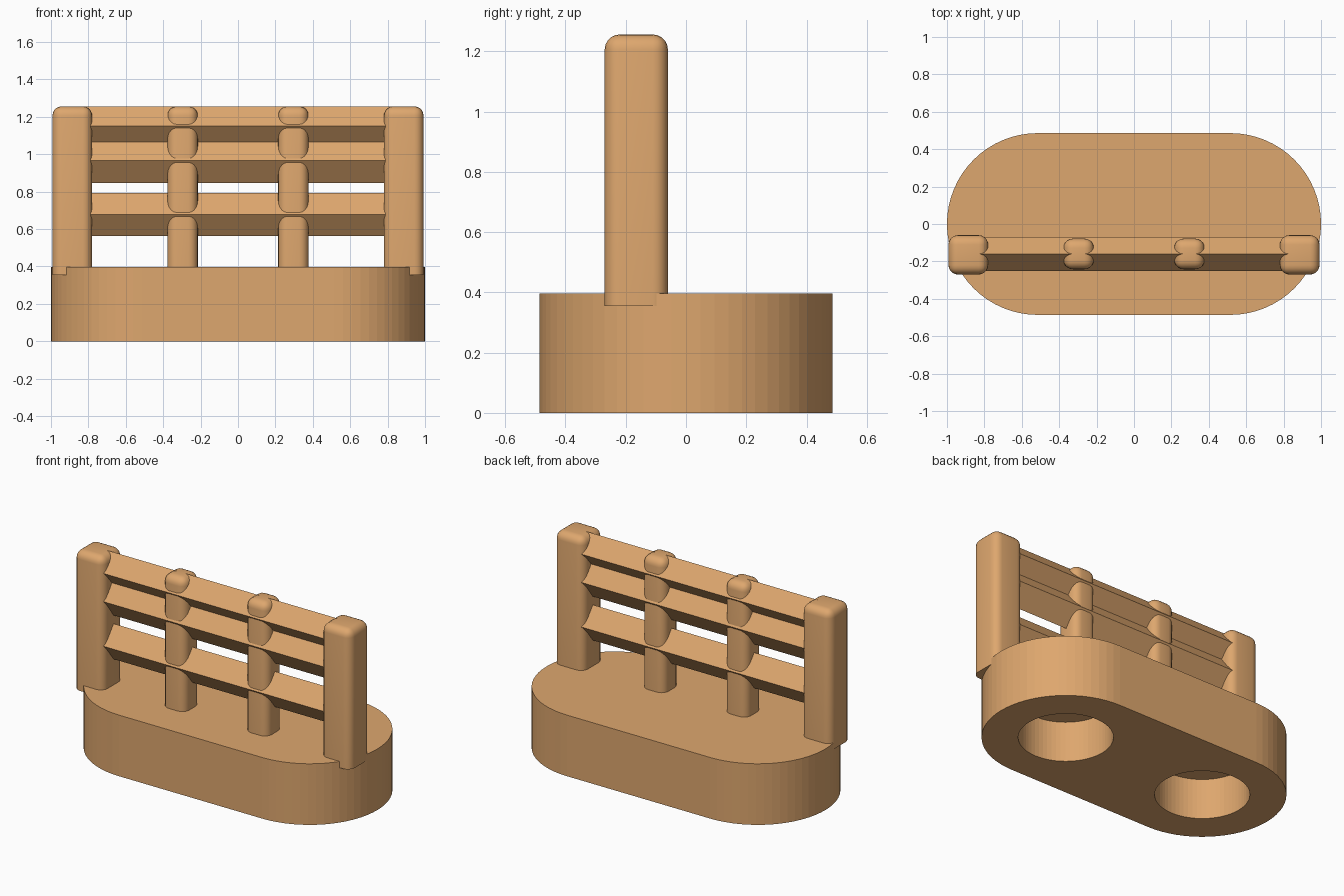
import bpy, bmesh, math

if "Cube" in bpy.data.objects:
    bpy.data.objects.remove(bpy.data.objects["Cube"])

wood = bpy.data.materials.new("warm_wood")
wood.diffuse_color = (0.73, 0.386, 0.156, 1)
wood.use_nodes = True
wood.node_tree.nodes["Principled BSDF"].inputs["Base Color"].default_value = wood.diffuse_color


def make_object(name, bm):
    bmesh.ops.recalc_face_normals(bm, faces=bm.faces[:])
    mesh = bpy.data.meshes.new(name)
    bm.to_mesh(mesh)
    bm.free()
    mesh.materials.append(wood)
    obj = bpy.data.objects.new(name, mesh)
    bpy.context.collection.objects.link(obj)
    return obj


def prism(name, profile, z0, z1):
    """Extrude an outline in x, y from z0 to z1."""
    bm = bmesh.new()
    face = bm.faces.new([bm.verts.new((x, y, z0)) for x, y in profile])
    top = bmesh.ops.extrude_face_region(bm, geom=[face])["geom"]
    bmesh.ops.translate(bm, vec=(0, 0, z1 - z0),
                        verts=[v for v in top if isinstance(v, bmesh.types.BMVert)])
    return make_object(name, bm)


def arc(cx, radius, start, end, steps):
    return [(cx + radius * math.cos(start + (end - start) * i / steps),
             radius * math.sin(start + (end - start) * i / steps))
            for i in range(steps + 1)]


def post(name, x, y, width, depth, z0, z1, radius):
    """Square post with rounded upright and top edges and a flat foot."""
    bm = bmesh.new()
    bmesh.ops.create_cube(bm, size=1)
    for v in bm.verts:
        v.co = (x + v.co.x * width, y + v.co.y * depth, z1 if v.co.z > 0 else z0)
    rounded = [e for e in bm.edges if max(v.co.z for v in e.verts) > z0 + 0.01]
    bmesh.ops.bevel(bm, geom=rounded, offset=radius, segments=5,
                    profile=0.5, affect='EDGES')
    obj = make_object(name, bm)
    bpy.context.view_layer.objects.active = obj
    obj.select_set(True)
    bpy.ops.object.shade_smooth_by_angle(angle=math.radians(35))
    obj.select_set(False)


def rail(name, z, half_height):
    """Diamond-section bar running along x."""
    y, half_depth, half_length = -0.16, 0.09, 0.88
    bm = bmesh.new()
    ends = []
    for x in (-half_length, half_length):
        ends.append([bm.verts.new((x, y + dy, z + dz)) for dy, dz in
                     ((-half_depth, 0), (0, half_height), (half_depth, 0), (0, -half_height))])
        bm.faces.new(ends[-1])
    for i in range(4):
        j = (i + 1) % 4
        bm.faces.new((ends[0][i], ends[0][j], ends[1][j], ends[1][i]))
    make_object(name, bm)


# Base block with half-round ends
q = math.pi / 2
base = prism("base", arc(0.514, 0.486, -q, q, 32) + arc(-0.514, 0.486, q, 3 * q, 32), 0, 0.396)

# Blind round sockets in the underside
for side, sx in (("left", -1), ("right", 1)):
    cutter = prism(side + "_socket_cutter",
                   arc(sx * 0.514, 0.275, 0, 4 * q, 64)[:-1], -0.1, 0.26)
    cutter.hide_render = True
    cutter.hide_viewport = True
    cut = base.modifiers.new(side + "_socket", 'BOOLEAN')
    cut.operation = 'DIFFERENCE'
    cut.solver = 'EXACT'
    cut.object = cutter

# Fence posts
for side, sx in (("left", -1), ("right", 1)):
    post(side + "_end_post", sx * 0.886, -0.165, 0.212, 0.21, 0.355, 1.256, 0.05)
    post(side + "_middle_post", sx * 0.296, -0.16, 0.162, 0.164, 0.355, 1.256, 0.05)

# Fence rails
rail("top_rail", 1.15, 0.106)
rail("middle_rail", 0.967, 0.12)
rail("bottom_rail", 0.678, 0.115)
